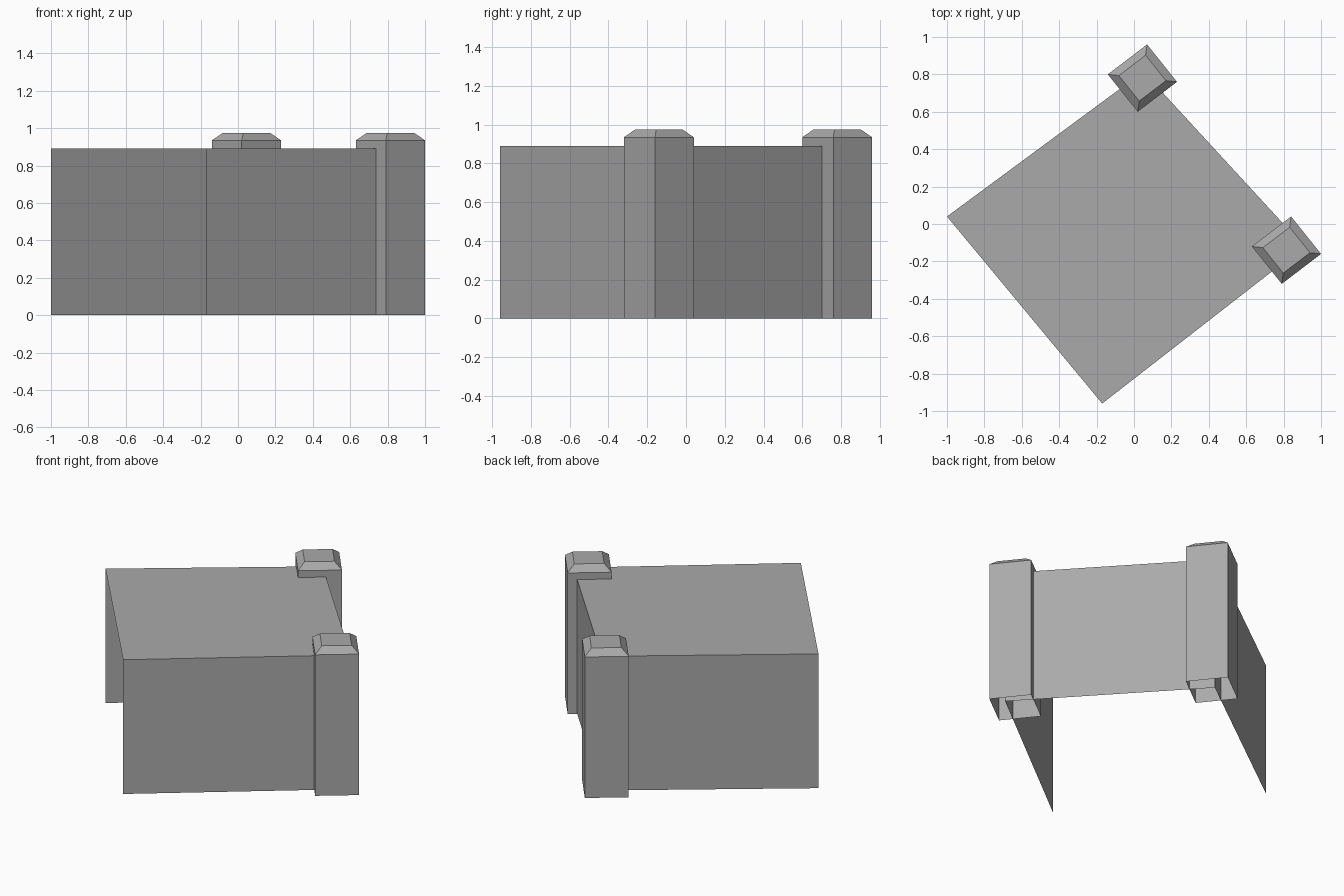
import bpy
import bmesh
from mathutils import Vector

cube = bpy.data.objects.get("Cube")
if cube:
    bpy.data.objects.remove(cube, do_unlink=True)

# One plain grey for everything
grey = bpy.data.materials.new("stone_grey")
grey.use_nodes = True
colour = (0.40, 0.40, 0.40, 1)
grey.diffuse_color = colour
grey.node_tree.nodes["Principled BSDF"].inputs["Base Color"].default_value = colour

WALL_TOP = 0.89
POST_TOP = 0.935
CAP_TOP = 0.975


def finish(name, bm):
    mesh = bpy.data.meshes.new(name)
    bm.to_mesh(mesh)
    bm.free()
    mesh.materials.append(grey)
    obj = bpy.data.objects.new(name, mesh)
    bpy.context.collection.objects.link(obj)
    return obj


def ring(bm, points, z):
    return [bm.verts.new((p.x, p.y, z)) for p in points]


def bridge(bm, low, high):
    for i in range(len(low)):
        j = (i + 1) % len(low)
        bm.faces.new((low[i], low[j], high[j], high[i]))


# Deck corners, counter-clockwise from the open left end
corners = [Vector(p) for p in ((-1, 0.04), (-0.17, -0.96), (0.91, -0.12), (0.05, 0.815))]

# Flat deck
bm = bmesh.new()
bm.faces.new(ring(bm, corners, WALL_TOP))
finish("deck", bm)

# Three thin walls; the fourth side stays open
for i, name in ((1, "front_wall"), (2, "end_wall"), (3, "back_wall")):
    a, b = corners[i], corners[(i + 1) % 4]
    bm = bmesh.new()
    low, high = ring(bm, (a, b), 0), ring(bm, (a, b), WALL_TOP)
    bm.faces.new((low[0], low[1], high[1], high[0]))
    finish(name, bm)

# Corner posts: hollow shafts with bevelled caps
u, v = Vector((0.105, 0.08)), Vector((-0.08, 0.10))
for name, centre in (("front_post", Vector((0.815, -0.14))), ("back_post", Vector((0.045, 0.78)))):
    offsets = (-u - v, u - v, u + v, v - u)
    outline = [centre + o for o in offsets]
    bm = bmesh.new()
    base = ring(bm, outline, 0)
    shoulder = ring(bm, outline, POST_TOP)
    cap = ring(bm, [centre + o * 0.68 for o in offsets], CAP_TOP)
    bridge(bm, base, shoulder)
    bridge(bm, shoulder, cap)
    bm.faces.new(cap)
    finish(name, bm)
